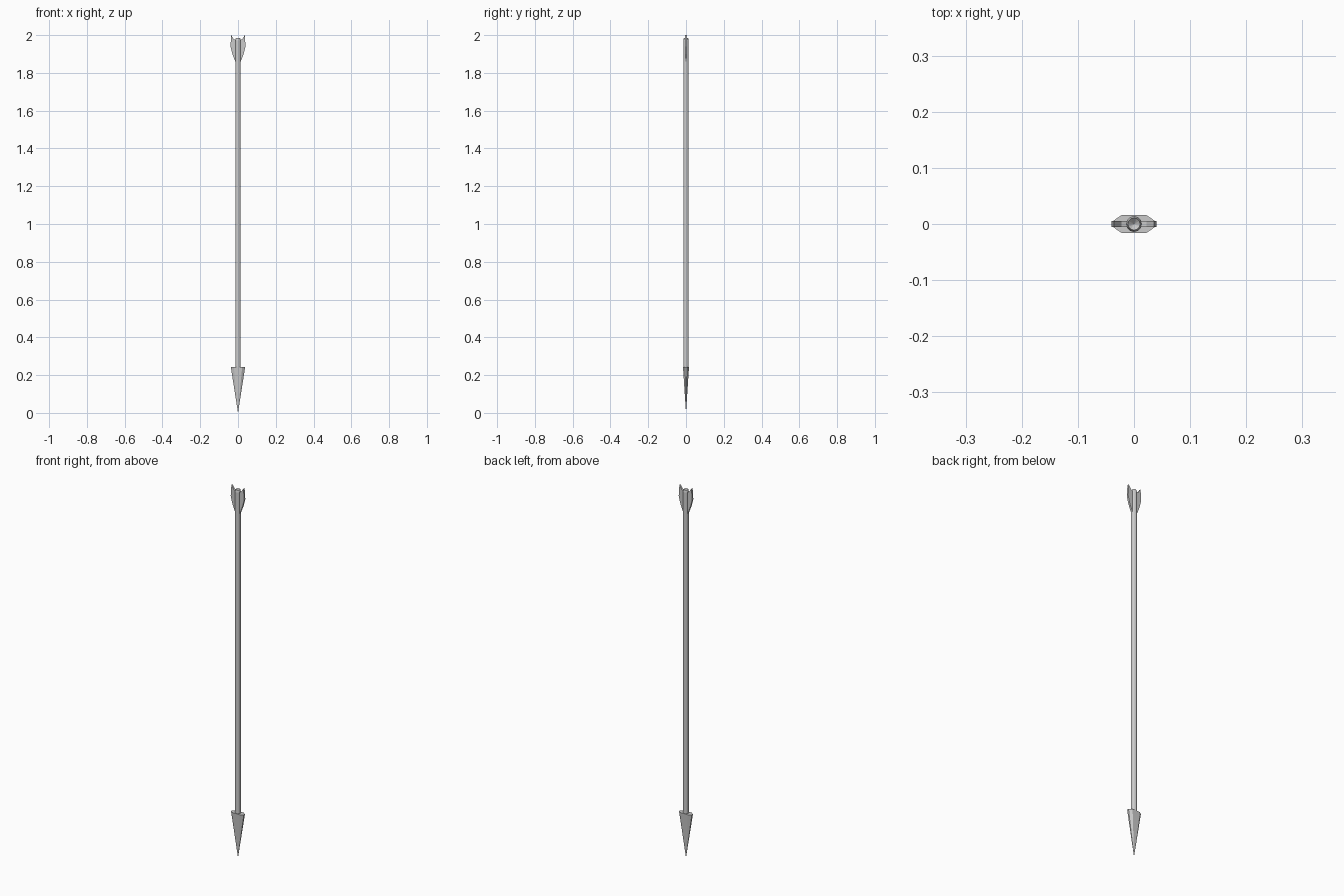
import bpy, bmesh, math

if "Cube" in bpy.data.objects:
    bpy.data.objects.remove(bpy.data.objects["Cube"])


def make_object(name, bm):
    bmesh.ops.recalc_face_normals(bm, faces=bm.faces)
    mesh = bpy.data.meshes.new(name)
    bm.to_mesh(mesh)
    bm.free()
    obj = bpy.data.objects.new(name, mesh)
    bpy.context.collection.objects.link(obj)
    return obj


# Long round shaft, with a chamfered rim and a shallow conical nock on top
SIDES = 12
bm = bmesh.new()
rings = []
for r, z in [(0.014, 0.235), (0.014, 1.972), (0.011, 1.985)]:
    rings.append([bm.verts.new((r * math.cos(2 * math.pi * i / SIDES),
                                r * math.sin(2 * math.pi * i / SIDES), z))
                  for i in range(SIDES)])
nock = bm.verts.new((0, 0, 1.975))
bm.faces.new(rings[0])
for i in range(SIDES):
    j = (i + 1) % SIDES
    for low, high in zip(rings, rings[1:]):
        bm.faces.new((low[i], low[j], high[j], high[i]))
    bm.faces.new((rings[-1][i], rings[-1][j], nock))
make_object("shaft", bm)

# Flattened eight-sided arrowhead, point down
section = [(0.038, 0.005), (0.022, 0.016), (-0.022, 0.016), (-0.038, 0.005),
           (-0.038, -0.005), (-0.022, -0.016), (0.022, -0.016), (0.038, -0.005)]
bm = bmesh.new()
ring = [bm.verts.new((x, y, 0.243)) for x, y in section]
tip = bm.verts.new((0, 0, 0))
bm.faces.new(ring)
for i in range(len(ring)):
    bm.faces.new((ring[i], ring[(i + 1) % len(ring)], tip))
make_object("arrowhead", bm)

# Pair of feather vanes, one extruded profile mirrored across x
profile = [(0.008, 1.86), (0.014, 1.86), (0.030, 1.90), (0.040, 1.94),
           (0.036, 2.0), (0.022, 1.978), (0.008, 1.972)]
bm = bmesh.new()
face = bm.faces.new([bm.verts.new((x, -0.005, z)) for x, z in profile])
ext = bmesh.ops.extrude_face_region(bm, geom=[face])
bmesh.ops.translate(bm, vec=(0, 0.01, 0),
                    verts=[v for v in ext["geom"] if isinstance(v, bmesh.types.BMVert)])
bm.faces.new([v for v in face.verts]) if not face.is_valid else None
vanes = make_object("feather_vanes", bm)
mirror = vanes.modifiers.new("mirror", 'MIRROR')
mirror.use_axis[0] = True
